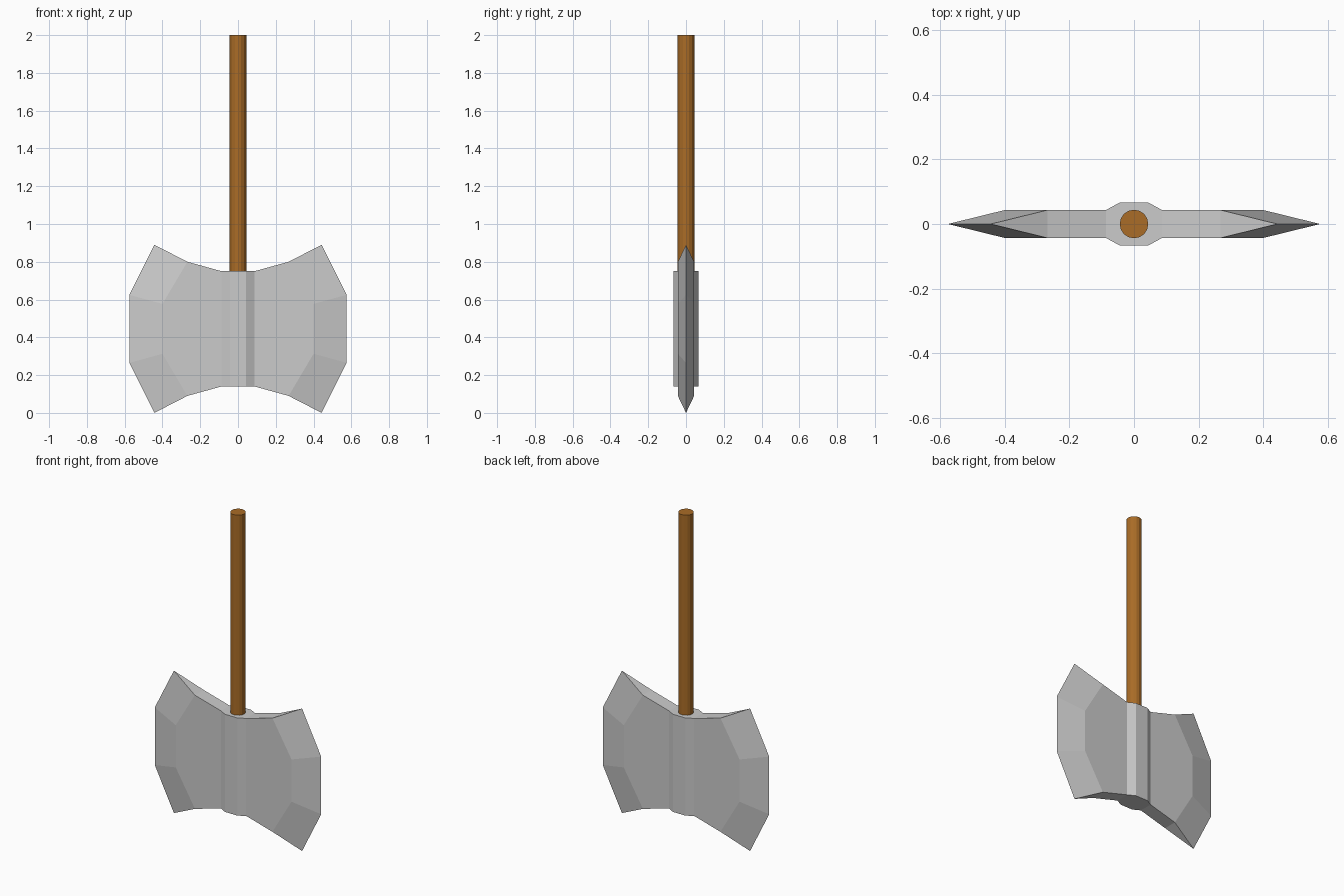
import bpy, bmesh

if "Cube" in bpy.data.objects:
    bpy.data.objects.remove(bpy.data.objects["Cube"])

MID_Z = 0.445  # height of the head's horizontal symmetry plane

# Axe head: one octant (x > 0, y < 0, upper half), mirrored on all three axes
hub = [(0, -0.067), (0.043, -0.067), (0.087, -0.043)]   # hub plan (x, y)
HUB_H, T = 0.305, 0.043                                  # hub half height, blade half thickness
bm = bmesh.new()


def face(*pts):
    bm.faces.new([bm.verts.new(p) for p in pts])


# Hub front and top
for (x0, y0), (x1, y1) in zip(hub, hub[1:]):
    face((x0, y0, 0), (x1, y1, 0), (x1, y1, HUB_H), (x0, y0, HUB_H))
    face((x0, y0, HUB_H), (x1, y1, HUB_H), (x1, 0, HUB_H), (x0, 0, HUB_H))

# Flat cheek, its sloping top, and the bevels down to the cutting edge
root = (0.087, -T, HUB_H)
shoulder = (0.268, -T, 0.355)
belly, belly_mid = (0.4, -T, 0.132), (0.4, -T, 0)
tip, edge, edge_mid = (0.443, 0, 0.445), (0.575, 0, 0.18), (0.575, 0, 0)
face((0.087, -T, 0), belly_mid, belly, shoulder, root)
face(root, shoulder, (0.268, 0, 0.355), (0.087, 0, HUB_H))
face(shoulder, tip, (0.268, 0, 0.355))
face(shoulder, belly, edge, tip)
face(belly, belly_mid, edge_mid, edge)

bmesh.ops.remove_doubles(bm, verts=bm.verts, dist=1e-5)
bmesh.ops.recalc_face_normals(bm, faces=bm.faces)
front = max(bm.faces, key=lambda f: f.calc_area())
if front.normal.y > 0:
    bmesh.ops.reverse_faces(bm, faces=bm.faces)
mesh = bpy.data.meshes.new("axe_head")
bm.to_mesh(mesh)
bm.free()
head = bpy.data.objects.new("axe_head", mesh)
head.location.z = MID_Z
bpy.context.collection.objects.link(head)
mirror = head.modifiers.new("mirror", 'MIRROR')
mirror.use_axis = (True, True, True)
mirror.use_clip = True

# Wooden handle, seated inside the head
bottom, top = 0.3, 2.0
bpy.ops.mesh.primitive_cylinder_add(vertices=16, radius=0.044, depth=top - bottom,
                                    location=(0, 0, (top + bottom) / 2))
handle = bpy.context.object
handle.name = "handle"
wood = bpy.data.materials.new("wood")
wood.diffuse_color = (0.4, 0.15, 0.02, 1)
wood.use_nodes = True
wood.node_tree.nodes["Principled BSDF"].inputs["Base Color"].default_value = wood.diffuse_color
handle.data.materials.append(wood)
